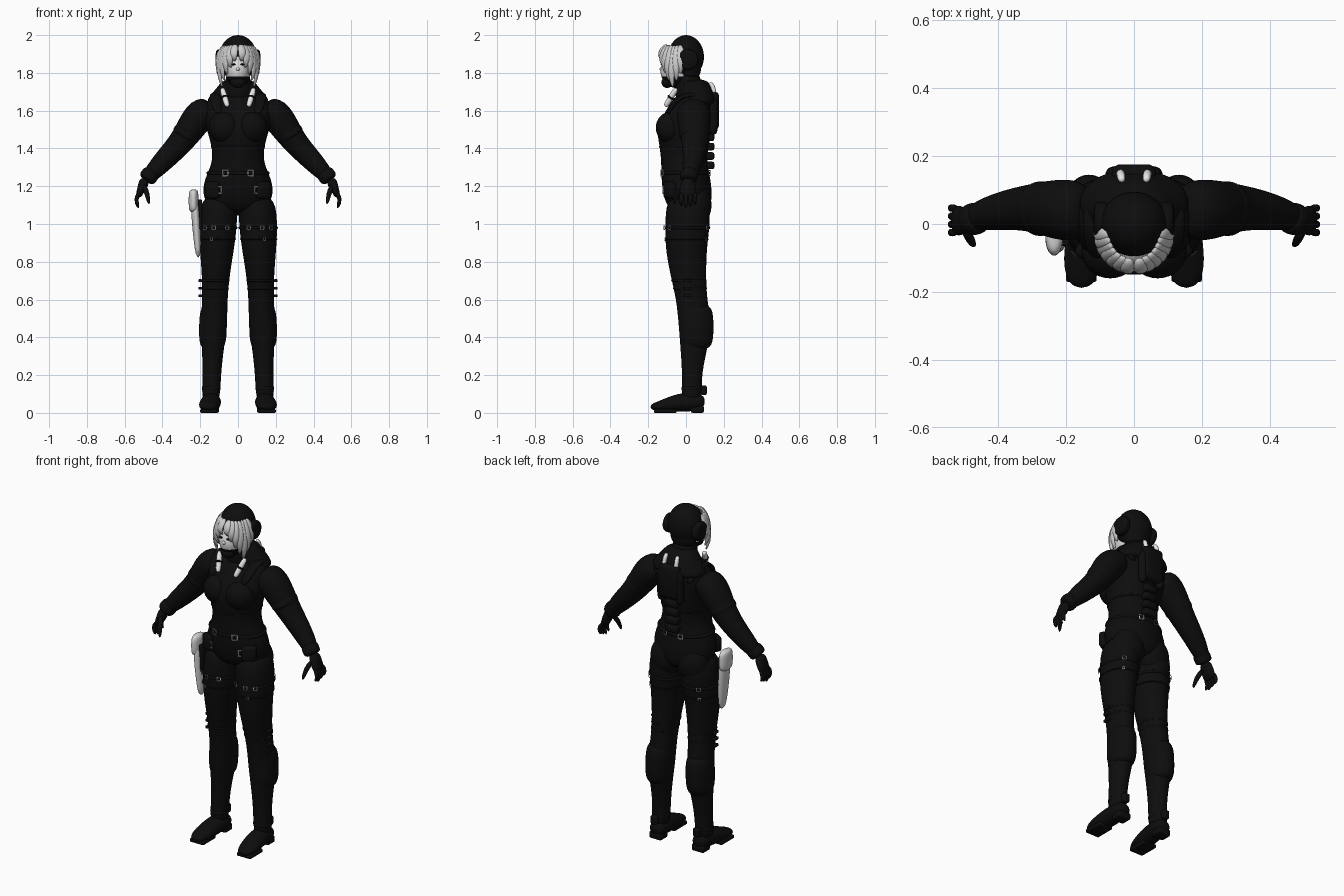
import bpy, bmesh, math
from mathutils import Vector

if "Cube" in bpy.data.objects:
    bpy.data.objects.remove(bpy.data.objects["Cube"], do_unlink=True)


def material(name, grey):
    mat = bpy.data.materials.new(name)
    mat.use_nodes = True
    mat.diffuse_color = (grey, grey, grey, 1)
    mat.node_tree.nodes["Principled BSDF"].inputs["Base Color"].default_value = mat.diffuse_color
    return mat


BLACK = material("black suit", .004)
HAIR = material("silver hair", .6)
SKIN = material("pale skin", .7)
SHELL = material("light grey shell", .65)
METAL = material("grey metal", .5)
WHITE = material("white tube", .8)
ACROSS = Vector((0, 1, 0))
UP = Vector((0, 0, 1))
SIDES = {"left": 1, "right": -1}


def finish(obj, name, mat):
    obj.name = name
    obj.data.name = name
    obj.data.materials.append(mat)
    obj.data.shade_smooth()
    return obj


def spread(path, count):
    """Evenly spaced centres when only the two ends of a path are given."""
    points = [Vector(p) for p in path]
    if len(points) == 2:
        points = [points[0].lerp(points[1], i / (count - 1)) for i in range(count)]
    return points


def loft(name, path, widths, depths=None, mat=BLACK, side=1, shifts=None, ref=ACROSS, level=False, sides=16):
    """Smooth skin over elliptical rings along a path; level keeps the rings horizontal."""
    depths = depths or widths
    centres = spread(path, len(widths))
    for i, centre in enumerate(centres):
        centre.x *= side
        centre.y += shifts[i] if shifts else 0
    swell = 3 / (2 + math.cos(math.tau / sides))
    last = len(centres) - 1
    bm = bmesh.new()
    loops = []
    for i, centre in enumerate(centres):
        along = UP if level else (centres[min(i + 1, last)] - centres[max(i - 1, 0)]).normalized()
        deep = (ref - along * ref.dot(along)).normalized() * depths[i] * swell
        wide = along.cross(deep).normalized() * widths[i] * swell
        angles = [k * math.tau / sides for k in range(sides)]
        loops.append([bm.verts.new(centre + wide * math.cos(a) + deep * math.sin(a)) for a in angles])
    for low, high in zip(loops, loops[1:]):
        for k in range(sides):
            bm.faces.new((low[k - 1], low[k], high[k], high[k - 1]))
    bm.faces.new(loops[0])
    bm.faces.new(loops[-1])
    bmesh.ops.recalc_face_normals(bm, faces=bm.faces)
    mesh = bpy.data.meshes.new(name)
    bm.to_mesh(mesh)
    bm.free()
    obj = bpy.data.objects.new(name, mesh)
    bpy.context.collection.objects.link(obj)
    subdivision = obj.modifiers.new("rounding", "SUBSURF")
    subdivision.levels = subdivision.render_levels = 2 if sides > 8 else 1
    return finish(obj, name, mat)


def capsule(name, start, end, width, depth=None, **options):
    """Straight sleeve or tube with softly closed ends."""
    rim = (.8, 1, 1, 1, .8)
    loft(name, (start, end), [width * k for k in rim], [(depth or width) * k for k in rim], **options)


def ellipsoid(name, loc, radii, mat=BLACK):
    bpy.ops.mesh.primitive_uv_sphere_add(segments=32, ring_count=20, location=loc)
    bpy.context.object.scale = radii
    return finish(bpy.context.object, name, mat)


def box(name, loc, size, mat=BLACK, turn=0):
    bpy.ops.mesh.primitive_cube_add(size=1, location=loc, rotation=(0, 0, turn))
    obj = bpy.context.object
    for v in obj.data.vertices:
        v.co *= Vector(size)
    bevel = obj.modifiers.new("bevel", "BEVEL")
    bevel.width, bevel.segments = min(size) / 4, 2
    return finish(obj, name, mat)


def section(body, z):
    """Centre, width and depth of a body part at a height."""
    bottom, top, widths, depths, shifts = body
    t = (z - bottom[2]) / (top[2] - bottom[2])
    i = int(t * (len(widths) - 1))
    f = t * (len(widths) - 1) - i
    width, depth, shift = [row[i] + (row[i + 1] - row[i]) * f for row in (widths, depths, shifts)]
    return Vector(bottom).lerp(Vector(top), t) + ACROSS * shift, width, depth


def strap(name, body, z, height, side=1):
    centre, width, depth = section(body, z)
    rim = (.97, 1.04, 1.04, .97)
    half = UP * height / 2
    loft(name, (centre - half, centre + half), [width * k for k in rim], [depth * k for k in rim],
         side=side, level=True)


def buckle(name, body, z, angle, side, size=.025):
    """Square metal ring on the body, at an angle round from the front."""
    centre, width, depth = section(body, z)
    bpy.ops.mesh.primitive_torus_add(major_segments=4, minor_segments=6, major_radius=1, minor_radius=.25)
    obj = bpy.context.object
    for v in obj.data.vertices:
        x, y, up = v.co
        v.co = Vector((x - y, up / 2, x + y)) * size / 2
    obj.location = centre + Vector((width * math.sin(angle), -depth * math.cos(angle), 0)) * 1.06
    obj.location.x *= side
    obj.rotation_euler.z = angle * side
    finish(obj, name, METAL)


# Body profiles: ends, half widths, half depths and backward shifts at even heights
TORSO = ((0, 0, 1.05), (0, 0, 1.7),
         (.13, .19, .18, .13, .14, .17, .19, .14),
         (.1, .13, .13, .12, .13, .15, .12, .09),
         (.02, .01, 0, -.01, -.01, -.01, .02, .04))
LEG = ((.145, 0, .04), (.1, 0, 1.16),
       (.05, .047, .055, .072, .065, .074, .092, .104, .09),
       (.06, .048, .067, .088, .08, .095, .11, .12, .11),
       (.03, .03, .04, .05, .03, .01, 0, .01, .01))
loft("torso", *[TORSO[:2], *TORSO[2:4]], shifts=TORSO[4], level=True)
loft("neck", ((0, .03, 1.64), (0, 0, 1.82)), (.09, .07, .06))
loft("collar", ((0, .07, 1.62), (0, .04, 1.77)), (.17, .16, .11, .08), (.1, .1, .09, .07), level=True)
strap("waist_belt", TORSO, 1.27, .03)
strap("chest_strap", TORSO, 1.41, .02)

# Head with helmet, masked face and breather
ellipsoid("helmet", (0, 0, 1.885), (.1, .095, .115))
ellipsoid("helmet_back", (0, .02, 1.83), (.08, .06, .08))
face = ellipsoid("face", (0, -.05, 1.81), (.065, .085, .09), SKIN)
face.data.materials.append(BLACK)
for polygon in face.data.polygons:
    polygon.material_index = int(polygon.center.z < -.3)
ellipsoid("nose", (0, -.13, 1.82), (.01, .01, .01), SKIN)
ellipsoid("breather_mask", (0, -.1, 1.75), (.04, .03, .03))

for label, side in SIDES.items():
    # Hair locks fanned round the face, longest beside the cheeks
    for i in range(7):
        angle = .2 + i * .23
        outward = Vector((math.sin(angle), -math.cos(angle), 0))
        tip = 1.72 + abs(4 - i) * .035
        reach = (.07, .1, .11, .11, .09)
        path = [outward * r + Vector((0, -.03, 1.95 + (tip - 1.95) * k / 4)) for k, r in enumerate(reach)]
        loft(f"{label}_hair_lock_{i}", path, (.014, .02, .02, .017, .005), [.01] * 4 + [.004],
             HAIR, side, ref=outward * Vector((side, 1, 1)), sides=8)
    ellipsoid(f"{label}_eye", (.025 * side, -.127, 1.845), (.012, .007, .005))
    capsule(f"{label}_earphone", (.07, .01, 1.87), (.12, .01, 1.87), .055, side=side)

    # Chest, seat and chest tubes
    ellipsoid(f"{label}_bust", (.07 * side, -.08, 1.51), (.085, .08, .085))
    ellipsoid(f"{label}_seat", (.085 * side, .055, 1.1), (.095, .08, .11))
    loft(f"{label}_shoulder_strap", ((.1, -.1, 1.58), (.12, -.04, 1.67), (.12, .05, 1.7), (.1, .13, 1.6)),
         [.03] * 4, [.014] * 4, side=side, ref=UP)
    capsule(f"{label}_front_tube", (.085, -.05, 1.72), (.055, -.11, 1.62), .015, mat=WHITE, side=side)
    capsule(f"{label}_tube_clip", (.072, -.076, 1.675), (.069, -.082, 1.665), .02, side=side)

    # Arm with rolled sleeve and glove cuffs
    loft(f"{label}_arm", ((.13, .04, 1.62), (.21, .04, 1.58), (.29, .05, 1.44), (.4, .04, 1.33), (.5, .01, 1.22)),
         (.07, .09, .065, .057, .035), (.08, .095, .07, .055, .035), side=side)
    capsule(f"{label}_sleeve_cuff", (.26, .045, 1.5), (.29, .045, 1.45), .072, .08, side=side)
    capsule(f"{label}_glove_cuff", (.45, .02, 1.28), (.49, .01, 1.23), .047, side=side)

    # Hand
    loft(f"{label}_palm", ((.49, .01, 1.24), (.53, .01, 1.14)), (.026, .026, .02, .014), (.03, .04, .045, .04), side=side)
    for i, finger in enumerate(("index", "middle", "ring", "little")):
        y = i * .024 - .025
        loft(f"{label}_{finger}_finger", ((.52, y, 1.17), (.545, y, 1.13), (.525, y, 1.08 + abs(i - 1) * .01)),
             (.011, .012, .007), side=side, sides=8)
    loft(f"{label}_thumb", ((.5, -.01, 1.21), (.48, -.05, 1.16), (.47, -.065, 1.1)), (.014, .014, .007),
         side=side, sides=8)

    # Leg, calf guard and shoe
    loft(f"{label}_leg", LEG[:2], *LEG[2:4], side=side, shifts=LEG[4], level=True)
    capsule(f"{label}_calf_guard", (.135, .055, .33), (.13, .055, .58), .073, .09, side=side, level=True)
    loft(f"{label}_shoe", ((.14, .1, .05), (.14, .06, .06), (.145, -.04, .055), (.155, -.13, .036), (.155, -.19, .03)),
         (.035, .05, .055, .056, .03), (.03, .05, .05, .03, .015), side=side, ref=UP)
    box(f"{label}_sole", (.155 * side, -.11, .01), (.09, .12, .02))
    box(f"{label}_heel", (.14 * side, .06, .02), (.08, .07, .04))
    box(f"{label}_heel_tab", (.14 * side, .095, .12), (.04, .03, .05))

    # Straps with their tabs and metal fittings
    strap(f"{label}_ankle_strap", LEG, .13, .03, side)
    strap(f"{label}_thigh_strap", LEG, .98, .025, side)
    strap(f"{label}_lower_thigh_strap", LEG, .92, .015, side)
    for i in range(3):
        height = .62 + i * .04
        strap(f"{label}_knee_strap_{i}", LEG, height, .02, side)
        box(f"{label}_knee_tab_{i}", (.2 * side, .01, height), (.02, .04, .015))
    box(f"{label}_hip_pouch", (.13 * side, -.08, 1.18), (.08, .06, .09), turn=side * .5)
    buckle(f"{label}_pouch_buckle", TORSO, 1.18, .55, side, .035)
    buckle(f"{label}_belt_buckle", TORSO, 1.27, .4, side, .03)
    buckle(f"{label}_rear_belt_buckle", TORSO, 1.27, math.pi - .3, side)
    for spot, angle in {"inner": -.5, "front": .2, "outer": .7, "rear": 2.6}.items():
        buckle(f"{label}_{spot}_thigh_buckle", LEG, .98, angle, side, .02)
    for spot, angle in {"front": .3, "rear": 2.6}.items():
        buckle(f"{label}_{spot}_strap_end", LEG, .92, angle, side, .014)

    # White handle and canister of the back unit
    loft(f"{label}_back_handle", ((.04, .15, 1.64), (.04, .15, 1.72), (.035, .125, 1.75)), [.012] * 3,
         mat=WHITE, side=side, ref=Vector((1, 0, 0)))
    capsule(f"{label}_back_canister", (.06, .145, 1.47), (.06, .145, 1.67), .024, side=side)

# Back pack and spine segments below it
box("back_pack", (0, .135, 1.6), (.13, .08, .2))
for i in range(4):
    box(f"spine_segment_{i}", (0, .125, 1.46 - i * .05), (.08, .05, .04))

# Holster on the right thigh with a wider flap
loft("holster", ((-.23, -.04, 1.14), (-.21, -.04, .82)), (.022, .023, .02, .013), (.044, .045, .038, .028),
     mat=SHELL, level=True)
capsule("holster_flap", (-.235, -.04, 1.06), (-.235, -.04, 1.185), .026, .053, mat=SHELL, level=True)
box("holster_mount", (-.205, -.04, 1.05), (.03, .05, .16))
